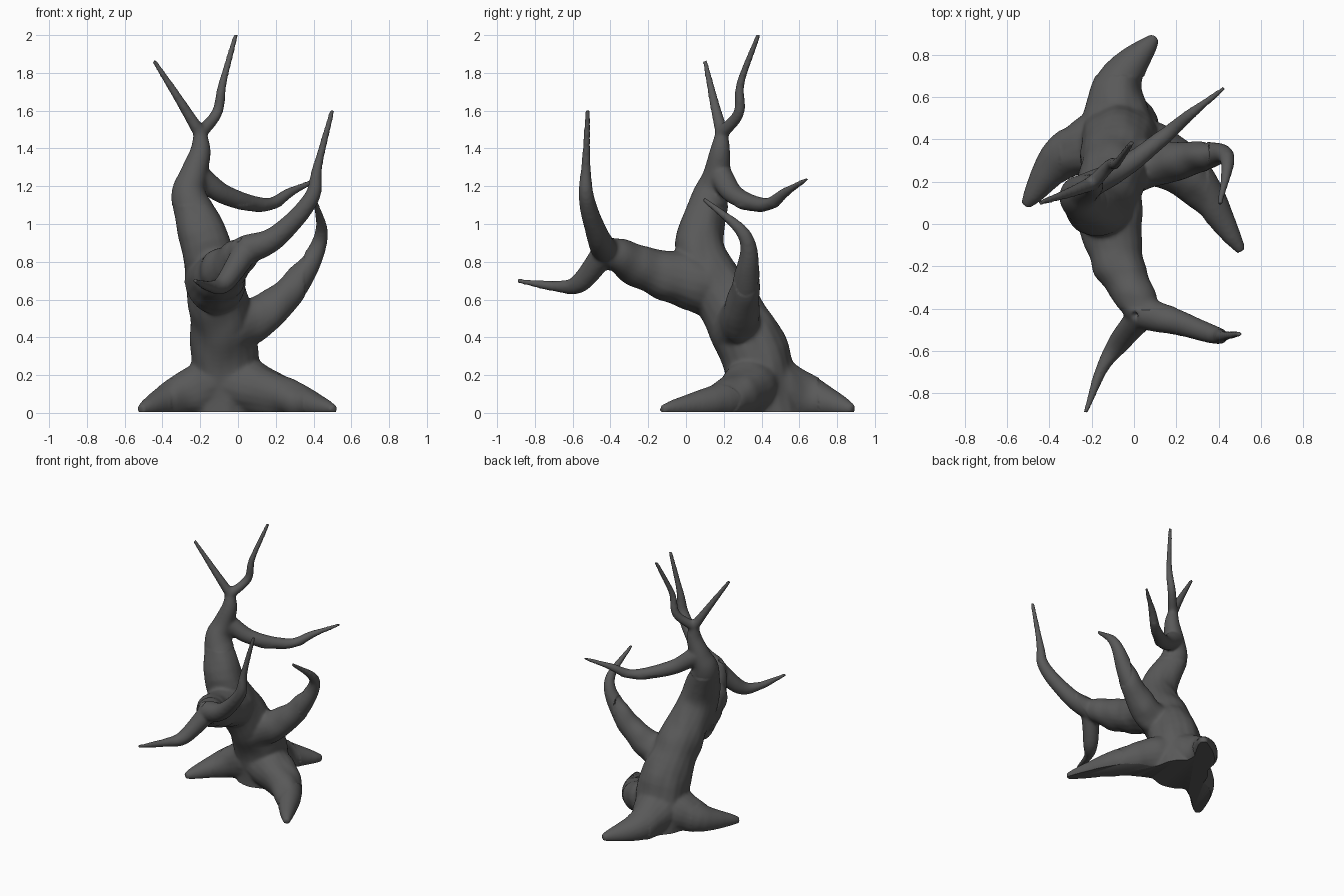
import bpy
import bmesh
import math
from mathutils import Vector, noise

cube = bpy.data.objects.get("Cube")
if cube:
    bpy.data.objects.remove(cube, do_unlink=True)

SIDES = 20
STEPS = 6
GREY = (0.1, 0.1, 0.1, 1)

bark = bpy.data.materials.new("dark grey bark")
bark.use_nodes = True
bark.diffuse_color = GREY
shader = bark.node_tree.nodes["Principled BSDF"]
shader.inputs["Base Color"].default_value = GREY
shader.inputs["Roughness"].default_value = 0.8


def smooth_path(points):
    """Catmull-Rom path through a few guide points."""
    guides = [Vector(point) for point in points]
    before = 2 * guides[0] - guides[1]
    after = 2 * guides[-1] - guides[-2]
    guides = [before] + guides + [after]
    path = []
    for a, b, c, d in zip(guides, guides[1:], guides[2:], guides[3:]):
        for step in range(STEPS):
            t = step / STEPS
            bend = (2 * a - 5 * b + 4 * c - d) * t + (3 * b - a - 3 * c + d) * t * t
            path.append(b + (c - a + bend) * t / 2)
    path.append(guides[-2])
    return path


def limb(bm, thick, thin, points, taper=1.0):
    """Round tube that narrows from thick to thin along its path."""
    path = smooth_path(points)
    last = len(path) - 1
    previous = None
    side = Vector((1, 0.1, 0))
    for i, centre in enumerate(path):
        along = (path[min(i + 1, last)] - path[max(i - 1, 0)]).normalized()
        side = (side - along * side.dot(along)).normalized()
        up = along.cross(side)
        radius = thin + (thick - thin) * (1 - i / last) ** taper
        ring = []
        for k in range(SIDES):
            angle = math.tau * k / SIDES
            offset = side * math.cos(angle) + up * math.sin(angle)
            ring.append(bm.verts.new(centre + offset * radius))
        if previous:
            for k in range(SIDES):
                n = (k + 1) % SIDES
                bm.faces.new((previous[k], previous[n], ring[n], ring[k]))
        else:
            bm.faces.new(ring[::-1])
        previous = ring
    bm.faces.new(previous)


def root(bm, thick, knee, tip):
    """Root that flares out of the trunk foot and slopes down to the ground."""
    foot = (-.07, .39, .17)
    limb(bm, thick, .024, [foot, (*knee, .075), (*tip, .018)], taper=.85)


bm = bmesh.new()

# leaning trunk and its slim neck, overlapping at the shoulder
shoulder = (-.21, .09, 1)
bend = (-.26, .13, 1.15)
crown = (-.2, .19, 1.48)
limb(bm, .2, .08, [(-.07, .43, -.06), (-.07, .37, .3), (-.1, .23, .56), (-.16, .07, .85), bend], taper=.55)
limb(bm, .115, .035, [shoulder, bend, (-.24, .16, 1.25), (-.2, .18, 1.38), crown])

# crown twigs
limb(bm, .035, .013, [crown, (-.3, .15, 1.64), (-.445, .1, 1.865)], taper=.8)
limb(bm, .036, .013, [crown, (-.11, .28, 1.59), (-.08, .29, 1.75), (-.01, .385, 2.005)], taper=.8)

# upper side branch
limb(bm, .065, .011, [(-.22, .18, 1.26), (-.06, .26, 1.15), (.15, .42, 1.1), (.28, .53, 1.17), (.43, .645, 1.24)])

# lower hooked branch
limb(bm, .14, .013, [(-.06, .27, .44), (.15, .29, .53), (.34, .325, .73), (.44, .31, .94), (.405, .09, 1.135)], taper=1.2)

# front arm with a rising and a drooping fork
fork = (.045, -.42, .865)
limb(bm, .165, .08, [(-.13, .1, .68), (-.065, -.2, .76), fork])
limb(bm, .08, .013, [fork, (.2, -.465, .93), (.385, -.525, 1.13), (.42, -.53, 1.3), (.5, -.52, 1.605)], taper=1.15)
limb(bm, .07, .012, [fork, (-.07, -.56, .69), (-.15, -.68, .67), (-.23, -.895, .7)])

# three spreading roots
root(bm, .19, (-.07, .66), (.1, .885))
root(bm, .18, (-.33, .32), (-.515, .085))
root(bm, .18, (.26, .23), (.51, -.13))

mesh = bpy.data.meshes.new("tree")
bm.to_mesh(mesh)
bm.free()
tree = bpy.data.objects.new("bare_tree", mesh)
bpy.context.collection.objects.link(tree)

# fuse the limbs into one skin and soften the joints
fuse = tree.modifiers.new("fuse", "REMESH")
fuse.mode = "VOXEL"
fuse.voxel_size = 0.01
soften = tree.modifiers.new("soften", "SMOOTH")
soften.factor = 0.5
soften.iterations = 10
bpy.context.view_layer.update()
depsgraph = bpy.context.evaluated_depsgraph_get()
fused = bpy.data.meshes.new_from_object(tree.evaluated_get(depsgraph))
tree.modifiers.clear()
tree.data = fused

# gentle bark lumps on the thick wood
bm = bmesh.new()
bm.from_mesh(fused)
bm.normal_update()
for vert in bm.verts:
    x, y, z = vert.co
    thick_wood = z < 1.1 and abs(x) < .35 and abs(y - .15) < .55
    depth = .014 if thick_wood else .003
    vert.co += vert.normal * noise.noise(Vector((x, y, z * .6)) * 9) * depth

# flat underside
everything = bm.verts[:] + bm.edges[:] + bm.faces[:]
cut = bmesh.ops.bisect_plane(bm, geom=everything, plane_co=(0, 0, .005), plane_no=(0, 0, -1), clear_outer=True)
rim = [item for item in cut["geom_cut"] if isinstance(item, bmesh.types.BMEdge)]
bmesh.ops.holes_fill(bm, edges=rim, sides=0)
bm.to_mesh(fused)
bm.free()

fused.materials.clear()
fused.materials.append(bark)
bpy.context.view_layer.objects.active = tree
tree.select_set(True)
bpy.ops.object.shade_smooth_by_angle(angle=math.radians(50))
